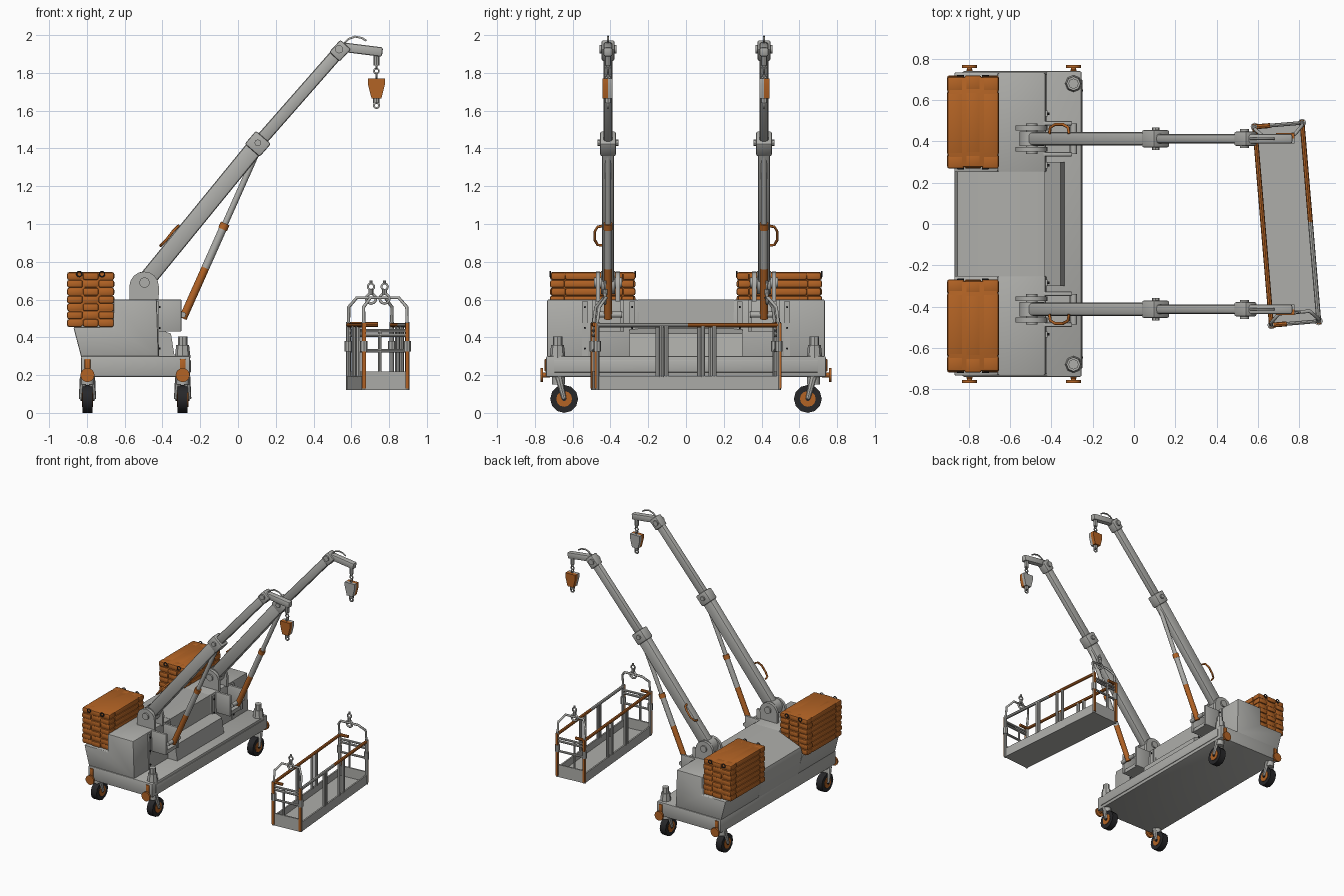
import bpy, bmesh, math
from mathutils import Vector, Matrix

if "Cube" in bpy.data.objects:
    bpy.data.objects.remove(bpy.data.objects["Cube"])

def mat(name, c):
    m = bpy.data.materials.new(name)
    m.diffuse_color = (*c, 1)
    m.use_nodes = True
    m.node_tree.nodes["Principled BSDF"].inputs["Base Color"].default_value = m.diffuse_color
    return m

GREY = mat("light grey paint", (0.42, 0.42, 0.40))
ORANGE = mat("burnt orange", (0.45, 0.125, 0.018))
BLACK = mat("black rubber", (0.02, 0.02, 0.022))

def finish(bm, name, m, bevel=0, smooth=True, seg=2):
    bmesh.ops.recalc_face_normals(bm, faces=bm.faces)
    if bevel:
        bmesh.ops.bevel(bm, geom=bm.edges[:], offset=bevel, segments=seg, affect='EDGES', profile=0.5)
    me = bpy.data.meshes.new(name)
    bm.to_mesh(me)
    bm.free()
    me.materials.append(m)
    ob = bpy.data.objects.new(name, me)
    bpy.context.collection.objects.link(ob)
    if smooth:
        bpy.context.view_layer.objects.active = ob
        bpy.ops.object.select_all(action='DESELECT')
        ob.select_set(True)
        bpy.ops.object.shade_smooth_by_angle(angle=math.radians(35))
    return ob

def box(name, lo, hi, m, bevel=0, M=None, seg=2):
    bm = bmesh.new()
    bmesh.ops.create_cube(bm, size=1)
    for v in bm.verts:
        v.co = Vector([lo[i] + (v.co[i] + .5) * (hi[i] - lo[i]) for i in range(3)])
    ob = finish(bm, name, m, bevel, seg=seg)
    if M:
        ob.data.transform(M)
    return ob

def frame(p, q):
    # z runs along p-q, y stays as close to world y as possible
    d = (q - p).normalized()
    ref = Vector((0, 1, 0)) if abs(d.y) < .9 else Vector((0, 0, 1))
    x = ref.cross(d).normalized()
    return Matrix((x, d.cross(x), d)).transposed().to_4x4()

def rod(name, p, q, r, m, r2=None, n=12, M=None):
    p, q = Vector(p), Vector(q)
    if M:
        p, q = M @ p, M @ q
    bm = bmesh.new()
    bmesh.ops.create_cone(bm, cap_ends=True, segments=n, radius1=r, radius2=r if r2 is None else r2,
                          depth=(q - p).length)
    bm.transform(Matrix.Translation((p + q) / 2) @ frame(p, q))
    return finish(bm, name, m)

def beam(name, p, q, w, h, m, bevel=.008):
    # rectangular beam: w along y, h across
    p, q = Vector(p), Vector(q)
    L = (q - p).length / 2
    return box(name, (-h / 2, -w / 2, -L), (h / 2, w / 2, L), m, bevel, Matrix.Translation((p + q) / 2) @ frame(p, q))

def extrude(name, pts, y0, y1, m, bevel=0):
    # xz profile pulled along y
    bm = bmesh.new()
    f = bm.faces.new([bm.verts.new((x, y0, z)) for x, z in pts])
    r = bmesh.ops.extrude_face_region(bm, geom=[f])
    bmesh.ops.translate(bm, vec=(0, y1 - y0, 0), verts=[g for g in r['geom'] if isinstance(g, bmesh.types.BMVert)])
    return finish(bm, name, m, bevel)

def pipe(name, pts, r, m, M=None, closed=False):
    cu = bpy.data.curves.new(name, 'CURVE')
    cu.dimensions, cu.bevel_depth, cu.bevel_resolution, cu.use_fill_caps = '3D', r, 1, True
    sp = cu.splines.new('POLY')
    sp.points.add(len(pts) - 1)
    for a, p in zip(sp.points, pts):
        p = M @ Vector(p) if M else Vector(p)
        a.co = (*p, 1)
    sp.use_cyclic_u = closed
    cu.materials.append(m)
    ob = bpy.data.objects.new(name, cu)
    bpy.context.collection.objects.link(ob)
    return ob

def ring(name, c, R, r, m, axis='y'):
    pts = []
    for i in range(12):
        a, b = R * math.cos(i * math.pi / 6), R * math.sin(i * math.pi / 6)
        pts.append((c[0] + (a if axis == 'y' else 0), c[1] + (0 if axis == 'y' else a), c[2] + b))
    return pipe(name, pts, r, m, closed=True)

# chassis tray and counterweight body
box("chassis", (-.83, -.74, .19), (-.255, .74, .30), GREY, .006)
box("chassis_front_lip", (-.265, -.70, .215), (-.25, .70, .28), GREY, .003)
extrude("body_middle", [(-.83, .295), (-.87, .47), (-.855, .52), (-.65, .60), (-.43, .60), (-.43, .295)], -.255, .255, GREY)
extrude("front_fairing", [(-.44, .295), (-.44, .45), (-.355, .42), (-.335, .295)], -.30, .30, GREY)

for s in (1, -1):
    side = "right" if s < 0 else "left"
    Y = lambda y: s * y
    def sbox(name, x0, x1, y0, y1, z0, z1, m, bevel=0, seg=2):
        a, b = sorted((s * y0, s * y1))
        return box(side + "_" + name, (x0, a, z0), (x1, b, z1), m, bevel, seg=seg)
    # end body with bag shelf
    a, b = sorted((Y(.25), Y(.735)))
    extrude(side + "_body_end", [(-.83, .295), (-.872, .455), (-.66, .455), (-.66, .60), (-.43, .60), (-.42, .295)], a, b, GREY, .008)
    # front panels with bolts
    for y in (.27, .52):
        sbox("panel", -.435, -.418, y, y + .03, .30, .59, GREY)
        for z in (.34, .45, .56):
            rod(side + "_bolt", (-.42, Y(y + .015), z), (-.41, Y(y + .015), z), .006, BLACK, n=6)
    # ballast sacks: rows of padded rolls under a cover
    w, h = .25 / 3, .29 / 7
    for i in range(3):
        for k in range(7):
            j = .006 * ((i + k) % 2)
            x, z = -.905 + i * w, .455 + k * h
            sbox("ballast_sack", x, x + w, .268 + j, .335 + j, z, z + h, ORANGE, .011)
            sbox("ballast_sack", x, x + w, .332 + j, .64 + j, z, z + h, ORANGE, .011)
            sbox("ballast_sack", x, x + w, .637 + j, .714 + j, z, z + h, ORANGE, .011)
    sbox("ballast_core", -.895, -.665, .28, .71, .465, .735, ORANGE)
    sbox("ballast_cover", -.9, -.66, .275, .712, .72, .745, ORANGE, .008)
    for x in (-.84, -.72):
        for y in (.268, .718):
            ring(side + "_sack_loop", (x, Y(y), .735), .014, .004, BLACK)

    # casters with lock knobs
    for x in (-.797, -.293):
        yw = .645
        rod(side + "_tyre", (x - .026, Y(yw), .074), (x + .026, Y(yw), .074), .074, BLACK, n=12)
        rod(side + "_wheel_hub", (x - .03, Y(yw), .074), (x + .03, Y(yw), .074), .042, ORANGE, n=12)
        rod(side + "_axle", (x - .037, Y(yw), .074), (x + .037, Y(yw), .074), .012, BLACK, n=8)
        for d in (-.034, .034):
            rod(side + "_caster_fork", (x + d, Y(yw), .074), (x + d * .6, Y(.675), .19), .012, GREY, r2=.02, n=8)
        rod(side + "_caster_swivel", (x, Y(.675), .15), (x, Y(.675), .20), .034, GREY)
        rod(side + "_knob_shaft", (x, Y(.72), .20), (x, Y(.77), .20), .013, ORANGE)
        rod(side + "_knob", (x, Y(.756), .20), (x, Y(.77), .20), .037, ORANGE, n=16)
        sbox("lock_block", x - .015, x + .015, .735, .748, .22, .285, ORANGE, .003)

    # levelling jack on the front corners
    rod(side + "_jack", (-.293, Y(.68), .29), (-.293, Y(.68), .36), .042, GREY, r2=.034, n=8)
    rod(side + "_jack_top", (-.293, Y(.68), .36), (-.293, Y(.68), .405), .025, GREY, n=8)

    # boom base: clevis cheeks, knuckle and strut box
    yb = Y(.413)
    tab = [(-.575, .59)] + [(-.497 + .078 * math.cos(t), .67 + .078 * math.sin(t)) for t in
                            [math.pi * (1 - i / 8) for i in range(9)]] + [(-.42, .59)]
    for d in (-.052, .052):
        extrude(side + "_boom_cheek", tab, yb + d - .011, yb + d + .011, GREY)
    rod(side + "_pivot_pin", (-.495, yb - .075, .69), (-.495, yb + .075, .69), .027, GREY, n=16)
    for d in (-.075, .075):
        box(side + "_strut_box_cheek", (-.45, yb + d - .01, .43), (-.30, yb + d + .01, .60), GREY, .004)
    box(side + "_strut_box_floor", (-.45, yb - .08, .43), (-.31, yb + .08, .46), GREY)
    rod(side + "_strut_pin", (-.292, yb - .075, .52), (-.292, yb + .075, .52), .016, GREY)

    # telescoping boom
    P, K, T = (-.495, yb, .69), (.105, yb, 1.425), (.54, yb, 1.92)
    rod(side + "_knuckle", (-.495, yb - .036, .69), (-.495, yb + .036, .69), .06, GREY, n=16)
    beam(side + "_lower_boom", P, K, .064, .092, GREY, .014)
    beam(side + "_upper_boom", K, T, .046, .066, GREY, .014)
    beam(side + "_boom_collar", (.075, yb, 1.39), (.135, yb, 1.459), .085, .105, GREY, .01)
    rod(side + "_collar_bolt", (.105, yb - .055, 1.43), (.105, yb + .055, 1.43), .018, GREY, n=8)
    beam(side + "_tip_joint", (.51, yb, 1.885), (.57, yb, 1.95), .07, .075, GREY, .01)
    rod(side + "_tip_pin", (.535, yb - .046, 1.925), (.535, yb + .046, 1.925), .022, GREY, n=12)
    beam(side + "_jib", (.54, yb, 1.938), (.765, yb, 1.91), .046, .05, GREY, .01)
    pipe(side + "_tip_handle", [(.56, yb, 1.955), (.585, yb, 1.98), (.62, yb, 1.992), (.655, yb, 1.985), (.68, yb, 1.97)], .006, GREY)
    # orange grab handle on the outer boom side
    yo = .413
    pipe(side + "_grab_handle", [(-.41, Y(yo + .025), .885), (-.405, Y(yo + .055), .89), (-.38, Y(yo + .07), .915),
         (-.345, Y(yo + .07), .96), (-.32, Y(yo + .055), .985), (-.315, Y(yo + .025), .99)], .0075, ORANGE)

    # support strut in coloured sections
    A, B = Vector((-.292, yb, .50)), Vector((.105, yb, 1.39))
    for nm, t0, t1, r, m in (("strut_sleeve", 0, .30, .021, ORANGE), ("strut_tube", .30, .53, .021, GREY),
                             ("strut_band", .53, .565, .025, ORANGE), ("strut_rod", .565, 1, .016, GREY)):
        rod(side + "_" + nm, A.lerp(B, t0), A.lerp(B, t1), r, m)

    # hanging chain, two tone hook block, hook
    X = .733
    rod(side + "_chain_head", (X, yb, 1.90), (X, yb, 1.84), .016, GREY, n=8)
    for i, z in enumerate((1.835, 1.81, 1.785)):
        ring(side + "_chain_link", (X, yb, z), .013, .005, GREY, 'xy'[i % 2])
    blk = [(X - .044, 1.77), (X + .044, 1.77), (X + .044, 1.735), (X + .026, 1.665), (X - .026, 1.665), (X - .044, 1.735)]
    extrude(side + "_hook_block_outer", blk, yb, yb + s * .028, ORANGE)
    extrude(side + "_hook_block_inner", blk, yb - s * .024, yb, GREY)
    rod(side + "_hook_stem", (X, yb, 1.67), (X, yb, 1.64), .017, GREY, n=8)
    ring(side + "_hook", (X, yb, 1.628), .014, .006, GREY)

# work cage, turned slightly about z
C = Matrix.Translation((.74, 0, 0)) @ Matrix.Rotation(math.radians(4.8), 4, 'Z')
W, L = .115, .482
box("cage_floor", (-W, -L, .12), (W, L, .14), GREY, 0, C)
for x in (-W, W):
    box("cage_toe_board", (x - .006, -L, .12), (x + .006, L, .195), GREY, 0, C)
    rod("cage_top_rail", (x, -L, .465), (x, 0, .465), .012, ORANGE if x < 0 else GREY, M=C, n=8)
    rod("cage_top_rail", (x, 0, .465), (x, L, .465), .012, ORANGE, M=C, n=8)
    for y in (-.14, -.115, .08, .14):
        rod("cage_upright", (x, y, .19), (x, y, .46), .012, GREY, M=C, n=8)
    for y in (-L, L):
        o = .006 if y > 0 else -.006
        rod("cage_corner_post", (x, y, .12), (x, y, .48), .012, GREY, M=C, n=8)
        box("cage_post_plate", (x - .01, y + o * 1.2 - .007, .13), (x + .01, y + o * 1.2 + .007, .475), ORANGE, 0, C)
        rod("cage_post_clamp", (x, y, .325), (x, y, .38), .02, GREY, M=C, n=8)
for s in (-1, 1):
    y = s * L
    box("cage_end_board", (-W, y - .006, .12), (W, y + .006, .22), GREY, 0, C)
    for z in (.33, .41, .435):
        rod("cage_end_rail", (-W, y, z), (W, y, z), .009, GREY, M=C, n=8)
    rod("cage_end_top_rail", (-W, y, .468), (-W * .35, y, .468), .012, ORANGE, M=C, n=8)
    rod("cage_end_bar", (-.03, y, .22), (-.03, y, .44), .008, GREY, M=C, n=8)
    # lifting bail leaning inward, with shackle
    yt = s * .43
    pipe("cage_bail", [(-W, y, .47), (-W, s * .47, .56), (-.075, yt, .61), (.075, yt, .61), (W, s * .47, .56), (W, y, .47)], .009, GREY, C)
    c = C @ Vector((0, yt, 0))
    ring("bail_eye", (c.x, c.y, .605), .026, .008, GREY)
    rod("shackle_body", (c.x, c.y, .625), (c.x, c.y, .655), .013, GREY, n=8)
    ring("shackle_ring", (c.x, c.y, .668), .017, .006, GREY)
    rod("shackle_tip", (c.x, c.y, .68), (c.x, c.y, .70), .008, GREY, n=8)
